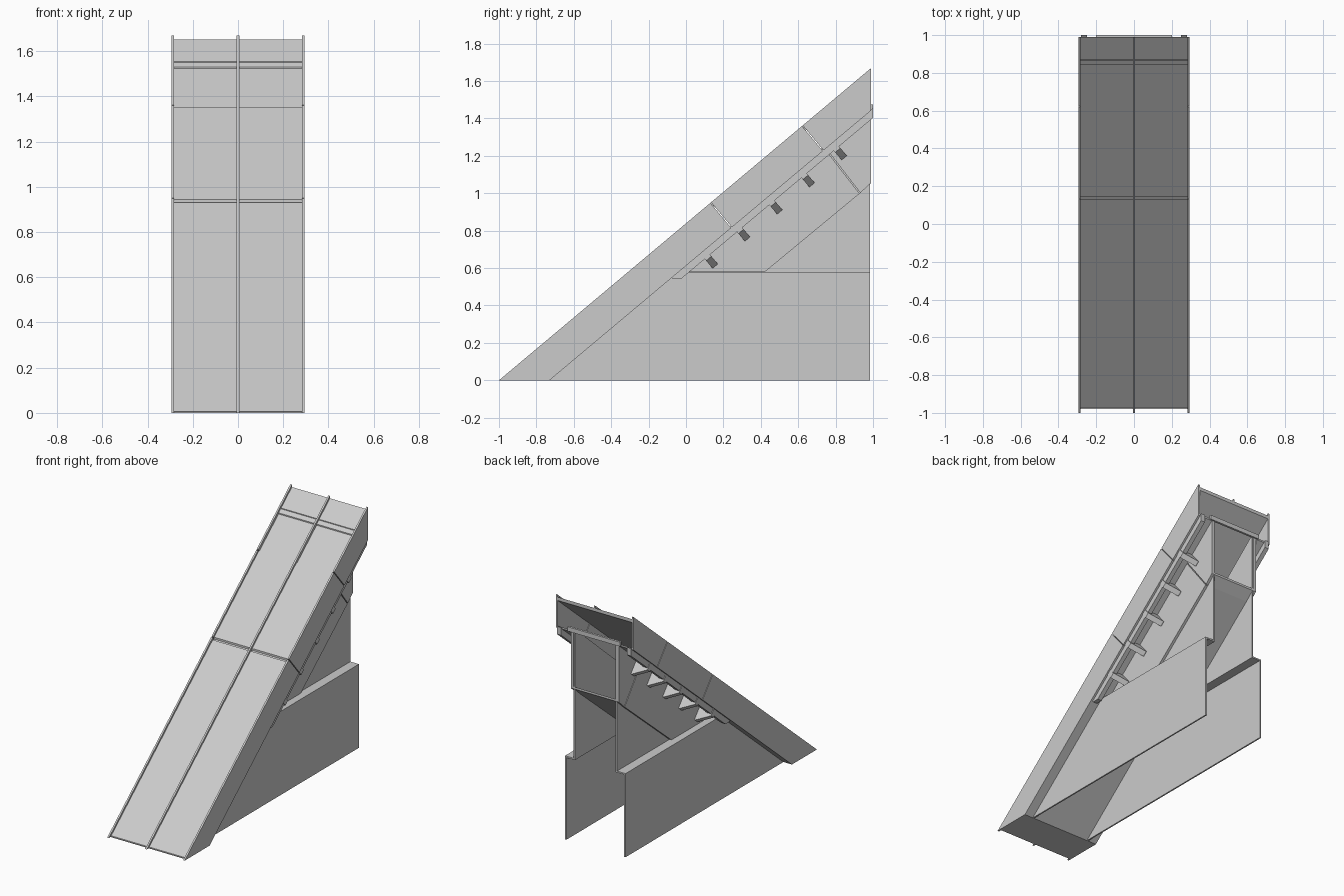
import bpy
import bmesh

cube = bpy.data.objects.get("Cube")
if cube:
    bpy.data.objects.remove(cube, do_unlink=True)

GREY = (0.6, 0.6, 0.6, 1)
mat = bpy.data.materials.new("light grey")
mat.use_nodes = True
mat.diffuse_color = GREY
mat.node_tree.nodes["Principled BSDF"].inputs["Base Color"].default_value = GREY

SLOPE = 0.839
BACK = 0.99
SKIRT = 0.227      # vertical depth of the side skirts
HALF = 0.295       # half width of the ramp


def on(y, drop=0.0):
    """Point at a vertical drop below the ramp line."""
    return (y, SLOPE * (y + 1) - drop)


def foot(drop):
    """Point where a line below the ramp meets the ground."""
    return (-1 + drop / SLOPE, 0)


def square(y, drop):
    """Point reached by going down square to the slope."""
    return on(y + 0.492 * drop, drop)


def loft(name, rings):
    """Solid between two matching rings of 3D points."""
    bm = bmesh.new()
    a, b = [[bm.verts.new(p) for p in ring] for ring in rings]
    bm.faces.new(a)
    bm.faces.new(b[::-1])
    for i in range(len(a)):
        j = (i + 1) % len(a)
        bm.faces.new((a[i], b[i], b[j], a[j]))
    bmesh.ops.recalc_face_normals(bm, faces=bm.faces)
    mesh = bpy.data.meshes.new(name)
    bm.to_mesh(mesh)
    bm.free()
    mesh.materials.append(mat)
    obj = bpy.data.objects.new(name, mesh)
    bpy.context.collection.objects.link(obj)
    return obj


def prism(name, profile, x0, x1):
    """Side profile extruded across x."""
    return loft(name, [[(x, y, z) for y, z in profile] for x in (x0, x1)])


def pair(name, profile, x0, x1):
    prism("left_" + name, profile, x0, x1)
    prism("right_" + name, profile, -x0, -x1)


def strip(y0, y1, top, bottom):
    return [on(y0, top), on(y1, top), on(y1, bottom), on(y0, bottom)]


# Side skirts in three lengths with fine seams
seams = [0.13, 0.62]
gap = 0.004
pair("lower_skirt", [on(-1), on(seams[0]), square(seams[0], SKIRT), foot(SKIRT)], 0.283, HALF)
pair("middle_skirt", [on(seams[0] + gap), on(seams[1]), square(seams[1], SKIRT),
                      square(seams[0] + gap, SKIRT)], 0.283, HALF)
pair("upper_skirt", [on(seams[1] + gap), on(BACK), on(BACK, SKIRT),
                     square(seams[1] + gap, SKIRT)], 0.283, HALF)

# Deck: backing sheet, panels and centre rib
prism("deck_backing", [foot(0.03), on(BACK, 0.03), on(BACK, 0.04), foot(0.04)], -0.285, 0.285)
prism("lower_deck_panel", [foot(0.017), on(0.13, 0.017), on(0.13, 0.03), foot(0.03)], -0.284, 0.284)
for name, y0, y1, top in (("middle_deck_panel", 0.145, 0.63, 0.017),
                          ("sunken_deck_panel", 0.63, 0.845, 0.025),
                          ("deck_threshold", 0.845, 0.868, 0.017),
                          ("upper_deck_panel", 0.872, BACK, 0.017)):
    prism(name, strip(y0, y1, top, 0.031), -0.284, 0.284)
prism("centre_rib", [on(-1), on(BACK), on(BACK, 0.035), foot(0.035)], -0.006, 0.006)

# Closed underside of the lower ramp and flanges above it
prism("toe_plate", [(-0.98, 0), (-0.73, 0), (-0.73, 0.006), (-0.98, 0.006)], -0.285, 0.285)
prism("lower_underside", [foot(SKIRT), on(-0.04, SKIRT), on(-0.04, 0.215), foot(0.215)], -0.285, 0.285)
pair("flange", strip(-0.04, BACK, 0.215, SKIRT), 0.163, 0.285)

# Base walls, ledges and inner walls
pair("base_wall", [foot(SKIRT), (0.985, 0), (0.985, 0.575), on(-0.044, SKIRT)], 0.22, 0.23)
pair("base_ledge", [(-0.04, 0.565), (0.985, 0.565), (0.985, 0.575), (-0.04, 0.575)], 0.155, 0.228)
pair("inner_wall", [(-0.05, 0.565), (0.985, 0.565), on(0.985, 0.2), on(-0.05, 0.22)], 0.155, 0.165)

# Upper body shell in two parts with a sloping floor
pair("body_side", [(0, 0.578), (0.42, 0.578), (0.928, 0.998),
                   on(0.74, 0.22), on(-0.03, 0.22)], 0.163, 0.183)
pair("rear_body_side", [(0.932, 1.002), (BACK, 1.055), on(BACK, 0.22), on(0.745, 0.22)], 0.163, 0.183)
prism("body_floor", [(0.42, 0.578), (0.93, 1.0), (BACK, 1.055),
                     (BACK, 1.07), (0.93, 1.015), (0.42, 0.593)], -0.17, 0.17)

# Rails under the skirts, with the tapered front tip
pair("rail", [on(-0.08, 0.222), on(1.0, 0.222), on(1.0, 0.275), on(-0.025, 0.275), (-0.07, 0.542)],
     0.25, 0.281)
prism("end_beam", [(0.985, 1.445), (1.0, 1.445), (1.0, 1.475), (0.985, 1.475)], -0.2, 0.2)

# Tapered brackets between the body and the rails
section = [(0.17, 0.22), (0.285, 0.22), (0.285, 0.29), (0.19, 0.36), (0.17, 0.36)]
for i in range(5):
    start = -0.035 + 0.1725 * i
    for side, sign in (("left", 1), ("right", -1)):
        loft(f"{side}_bracket_{i + 1}",
             [[(sign * x, *square(y, drop)) for x, drop in section]
              for y in (start, start + 0.028)])
